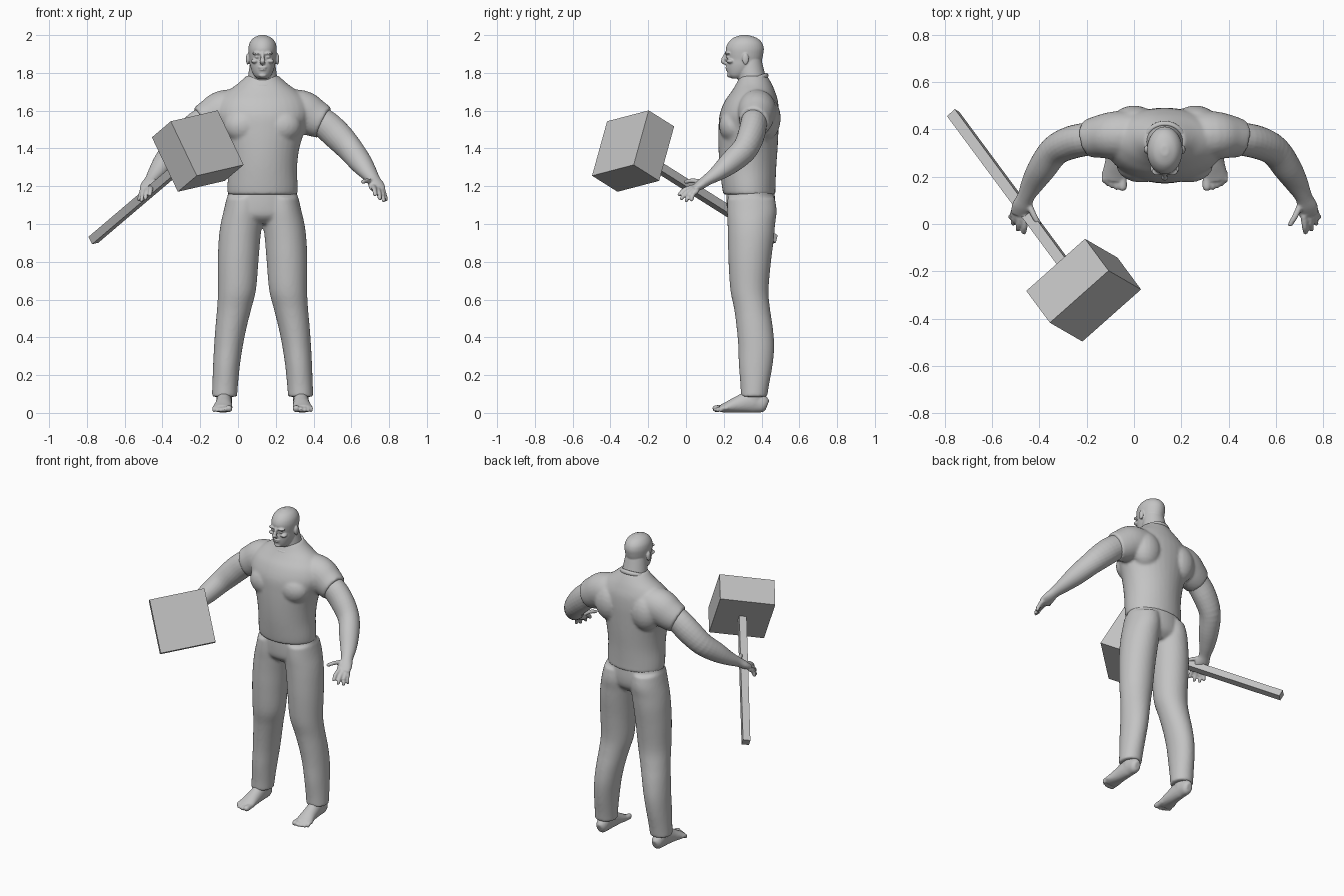
import bpy, bmesh, math
from mathutils import Vector, Matrix

CX = 0.13            # the figure stands right of the centre line
X, Y, Z = Vector((1, 0, 0)), Vector((0, 1, 0)), Vector((0, 0, 1))

grey = bpy.data.materials.new("plain grey")
grey.diffuse_color = (0.55, 0.55, 0.55, 1)


def resample(rings, k=4):
    """Smooth spline through rings of (x, y, z, half width, half height)."""
    out, n = [], len(rings)
    for i in range(n - 1):
        p = [rings[max(0, min(n - 1, j))] for j in (i - 1, i, i + 1, i + 2)]
        for s in range(k):
            t = s / k
            out.append([0.5 * (2 * b + (c - a) * t + (2 * a - 5 * b + 4 * c - d) * t * t
                               + (3 * b - a - 3 * c + d) * t ** 3) for a, b, c, d in zip(*p)])
    return out + [list(rings[-1])]


def loft(bm, rings, mirror=False, normal=None, sides=24):
    """Closed skin over elliptical rings, square to the path or to a given normal."""
    path = resample(rings)
    for sx in ((1, -1) if mirror else (1,)):
        loops = []
        for i, (x, y, z, a, b) in enumerate(path):
            lo, hi = path[max(0, i - 1)], path[min(len(path) - 1, i + 1)]
            t = normal or (Vector(hi[:3]) - Vector(lo[:3])).normalized()
            u = (Y if abs(t.z) > 0.9 else Z).cross(t).normalized()
            v = t.cross(u)
            loop = []
            for j in range(sides):
                w = 2 * math.pi * j / sides
                p = Vector((x, y, z)) + u * max(a, .002) * math.cos(w) + v * max(b, .002) * math.sin(w)
                loop.append(bm.verts.new((p.x * sx, p.y, p.z)))
            loops.append(loop)
        for l0, l1 in zip(loops, loops[1:]):
            for j in range(sides):
                k = (j + 1) % sides
                bm.faces.new((l0[j], l0[k], l1[k], l1[j]))
        bm.faces.new(loops[0][::-1])
        bm.faces.new(loops[-1])


def stack(bm, rows, mirror=False):
    """Level rings from rows of (z, left x, right x, front y, back y)."""
    loft(bm, [((a + b) / 2, (c + d) / 2, z, (b - a) / 2, (d - c) / 2)
              for z, a, b, c, d in rows], mirror, Z, 36)


def ball(bm, x, y, z, rx, ry, rz):
    for s in ((1, -1) if x else (1,)):
        bmesh.ops.create_uvsphere(bm, u_segments=20, v_segments=12, radius=1,
                                  matrix=Matrix.Translation((x * s, y, z)) @ Matrix.Diagonal((rx, ry, rz, 1)))


def finish(name, bm, voxel=0, relax=0):
    bmesh.ops.recalc_face_normals(bm, faces=bm.faces[:])
    me = bpy.data.meshes.new(name)
    bm.to_mesh(me)
    bm.free()
    me.materials.append(grey)
    ob = bpy.data.objects.new(name, me)
    bpy.context.collection.objects.link(ob)
    ob.location.x = CX
    if voxel:
        me.polygons.foreach_set("use_smooth", [True] * len(me.polygons))
        m = ob.modifiers.new("fuse", 'REMESH')
        m.mode, m.voxel_size, m.use_smooth_shade = 'VOXEL', voxel, True
        m = ob.modifiers.new("relax", 'SMOOTH')
        m.factor, m.iterations = 0.5, relax
    return ob


# Shirt: torso with short sleeves
bm = bmesh.new()
stack(bm, [(z, -w, w, f, b) for z, w, f, b in (
    (1.155, .185, .198, .474), (1.20, .186, .19, .474), (1.30, .183, .178, .478),
    (1.40, .195, .172, .485), (1.50, .225, .172, .49), (1.58, .25, .178, .492),
    (1.65, .235, .205, .487), (1.70, .19, .24, .472), (1.74, .135, .265, .455),
    (1.785, .085, .285, .43))])
loft(bm, [(.10, .375, 1.61, .10, .10), (.20, .375, 1.598, .103, .112),
          (.27, .37, 1.563, .092, .102), (.325, .36, 1.537, .08, .088)], True)
ball(bm, .10, .25, 1.52, .105, .075, .09)     # chest
ball(bm, .13, .42, 1.56, .10, .082, .12)      # shoulder blades
finish("shirt", bm, .009, 6)

# Shirt collar
bm = bmesh.new()
tilt = Matrix.Translation((0, .348, 1.757)) @ Matrix.Rotation(.37, 4, 'X')
N, M = 40, 10
grid = [[bm.verts.new(tilt @ Vector(((.083 + .011 * math.cos(q)) * math.cos(p),
                                     (.083 + .011 * math.cos(q)) * math.sin(p), .014 * math.sin(q))))
         for q in (2 * math.pi * j / M for j in range(M))]
        for p in (2 * math.pi * i / N for i in range(N))]
for i in range(N):
    for j in range(M):
        f = bm.faces.new((grid[i][j], grid[(i + 1) % N][j],
                          grid[(i + 1) % N][(j + 1) % M], grid[i][(j + 1) % M]))
        f.smooth = True
finish("collar", bm)

# Trousers: pelvis and two legs
bm = bmesh.new()
stack(bm, [(1.18, -.178, .178, .215, .468), (1.10, -.195, .195, .215, .472),
           (1.04, -.19, .19, .225, .46), (1.0, -.10, .10, .27, .42)])
stack(bm, [(1.14, .0, .19, .22, .47), (1.07, .0, .206, .217, .48), (1.0, .003, .222, .22, .472),
           (.92, .012, .232, .222, .465), (.80, .022, .237, .225, .45), (.65, .035, .236, .235, .437),
           (.55, .06, .241, .255, .445), (.45, .085, .25, .268, .46), (.35, .105, .257, .277, .467),
           (.25, .12, .262, .28, .458), (.15, .13, .266, .288, .44), (.085, .135, .268, .29, .43)], True)
finish("trousers", bm, .009, 5)

# Bare feet with toes
bm = bmesh.new()
loft(bm, [(.203, .43, .038, .018, .028), (.203, .41, .045, .034, .045), (.203, .35, .06, .04, .06),
          (.206, .27, .043, .045, .043), (.211, .215, .029, .052, .028), (.213, .185, .022, .05, .02)], True)
loft(bm, [(.203, .36, .05, .04, .05), (.203, .36, .13, .045, .05)], True, Z)
for x, tip, r in ((.178, .142, .018), (.203, .145, .013), (.223, .152, .012), (.241, .161, .011), (.257, .174, .010)):
    loft(bm, [(x, .22, .026, r, r), (x, .185, .024, r, r), (x, tip + .012, r + .004, r, r),
              (x, tip, r, r * .5, r * .5)], True, sides=12)
for v in bm.verts:
    v.co.z = max(v.co.z, 0)
finish("feet", bm, .006, 2)

# Bare arms, palms, fingers and thumbs
bm = bmesh.new()
loft(bm, [(.24, .37, 1.565, .068, .075), (.32, .36, 1.535, .07, .078), (.395, .345, 1.47, .07, .078),
          (.465, .31, 1.395, .065, .07), (.52, .235, 1.325, .06, .06), (.56, .17, 1.272, .048, .043),
          (.588, .115, 1.235, .036, .03), (.602, .075, 1.207, .044, .026), (.61, .04, 1.184, .042, .017)], True)
for start, tip in (((.635, .062, 1.18), (.655, .025, 1.122)), ((.627, .05, 1.182), (.643, -.003, 1.118)),
                   ((.61, .04, 1.186), (.622, -.03, 1.13)), ((.588, .038, 1.196), (.597, -.043, 1.152)),
                   ((.578, .09, 1.222), (.527, -.01, 1.224))):
    a, b = Vector(start), Vector(tip)
    mid = a.lerp(b, .5) + Vector((0, -.006, .006))
    loft(bm, [(*a, .014, .014), (*mid, .0125, .0125), (*a.lerp(b, .9), .0105, .0105), (*b, .005, .005)],
         True, sides=12)
finish("arms", bm, .0055, 2)

# Head, neck and face
bm = bmesh.new()
stack(bm, [(z, -w, w, f, b) for z, w, f, b in (
    (1.770, .028, .242, .30), (1.785, .044, .225, .33), (1.81, .057, .217, .365), (1.84, .066, .214, .39),
    (1.87, .070, .216, .402), (1.90, .074, .212, .409), (1.93, .075, .211, .412), (1.96, .068, .224, .402),
    (1.985, .048, .25, .375), (2.0, .015, .29, .33))])
stack(bm, [(1.69, -.088, .088, .28, .45), (1.78, -.077, .077, .275, .422), (1.87, -.064, .064, .275, .40)])
loft(bm, [(0, .215, 1.905, .009, .01), (0, .203, 1.88, .011, .012), (0, .195, 1.861, .015, .012),
          (0, .215, 1.848, .012, .008)], sides=12)                       # nose
for x, y, z, rx, ry, rz in (
        (.030, .222, 1.903, .026, .017, .008),    # brows
        (.030, .225, 1.884, .012, .014, .007),    # eyes
        (.042, .235, 1.862, .020, .022, .012),    # cheekbones
        (.079, .315, 1.873, .009, .018, .030),    # ears
        (.0, .218, 1.829, .024, .011, .005),      # upper lip
        (.0, .220, 1.818, .020, .011, .005),      # lower lip
        (.0, .232, 1.787, .022, .016, .012)):     # chin
    ball(bm, x, y, z, rx, ry, rz)
finish("head", bm, .0045, 2)

# Hammer: square handle running into a block head
away = Vector((-.532, .718, -.452)).normalized()      # from the head down the handle
side = Vector((.738, .653, .172))
side = (side - away * side.dot(away)).normalized()
down = away.cross(side)
turn = Matrix((away, side, down)).transposed().to_4x4()
middle = Vector((-.213 - CX, -.28, 1.386))
for name, offset, size in (("hammer_head", 0, (.188, .337, .329)),
                           ("hammer_handle", .54, (1.0, .045, .045))):
    bm = bmesh.new()
    bmesh.ops.create_cube(bm, size=1, matrix=Matrix.Translation(middle + away * offset) @ turn
                          @ Matrix.Diagonal((*size, 1)))
    finish(name, bm)
